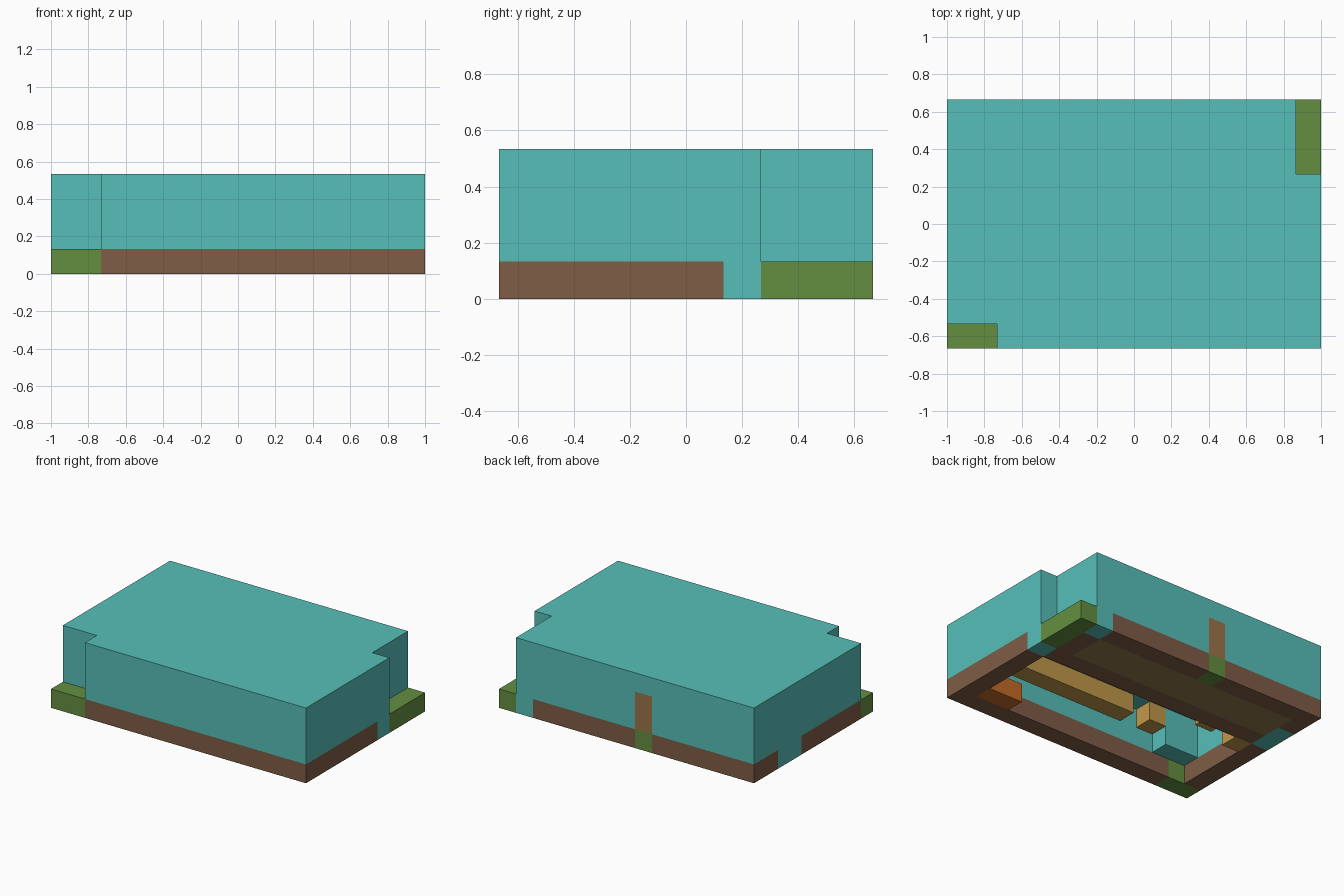
import bpy
import bmesh

cube = bpy.data.objects.get("Cube")
if cube:
    bpy.data.objects.remove(cube, do_unlink=True)

UNIT = 1 / 15  # every part sits on this grid


def material(name, hex_code):
    """Flat material from an sRGB hex code."""
    rgb = [int(hex_code[i:i + 2], 16) / 255 for i in (0, 2, 4)]
    lin = [c / 12.92 if c <= 0.04045 else ((c + 0.055) / 1.055) ** 2.4 for c in rgb]
    mat = bpy.data.materials.new(name)
    mat.use_nodes = True
    mat.diffuse_color = (*lin, 1)
    bsdf = mat.node_tree.nodes["Principled BSDF"]
    bsdf.inputs["Base Color"].default_value = (*lin, 1)
    bsdf.inputs["Roughness"].default_value = 0.9
    return mat


TEAL = material("teal wall", "57BFB9")
BROWN = material("brown base", "7F5D46")
GREEN = material("grass green", "648F41")
GOLD = material("golden wood", "C1984A")
ORANGE = material("burnt orange", "C26A28")
DOOR = material("door wood", "9C7449")
FLOOR = material("floor wood", "8F774B")


def prism(name, outline, z0, z1, mat):
    """Extrude a counter-clockwise outline from z0 to z1."""
    bm = bmesh.new()
    base = bm.faces.new([bm.verts.new((x * UNIT, y * UNIT, z0 * UNIT)) for x, y in outline])
    top = bmesh.ops.extrude_face_region(bm, geom=[base])["geom"]
    verts = [v for v in top if isinstance(v, bmesh.types.BMVert)]
    bmesh.ops.translate(bm, verts=verts, vec=(0, 0, (z1 - z0) * UNIT))
    bmesh.ops.recalc_face_normals(bm, faces=bm.faces)
    mesh = bpy.data.meshes.new(name)
    bm.to_mesh(mesh)
    bm.free()
    mesh.materials.append(mat)
    obj = bpy.data.objects.new(name, mesh)
    bpy.context.collection.objects.link(obj)
    return obj


def box(name, x0, x1, y0, y1, z0, z1, mat):
    return prism(name, [(x0, y0), (x1, y0), (x1, y1), (x0, y1)], z0, z1, mat)


def carve(target, cutter):
    """Subtract the cutter and throw it away."""
    cutter.hide_render = True
    mod = target.modifiers.new("carve", "BOOLEAN")
    mod.operation = "DIFFERENCE"
    mod.solver = "EXACT"
    mod.object = cutter
    bpy.context.view_layer.objects.active = target
    bpy.ops.object.modifier_apply(modifier=mod.name)
    bpy.data.objects.remove(cutter, do_unlink=True)


# Upper walls and roof: notched block with two rooms and a doorway carved out
shell = prism("upper_walls_and_roof",
              [(-11, -10), (15, -10), (15, 4), (13, 4), (13, 10),
               (-15, 10), (-15, -8), (-11, -8)], 2, 8, TEAL)
carve(shell, prism("main_room_cutter",
                   [(-9, -8), (13, -8), (13, 2), (-13, 2), (-13, -6), (-9, -6)],
                   1, 6, TEAL))
carve(shell, box("corridor_cutter", -13, 11, 4, 8, 1, 6, TEAL))
carve(shell, box("doorway_cutter", -3, -1, 7, 11, 1, 6, TEAL))

# Lower wall sections: x range, y range
base_walls = {
    "front_base_wall": (-11, 15, -10, -8),
    "left_base_wall": (13, 15, -8, 2),
    "right_front_base_wall": (-15, -13, -8, 2),
    "right_back_base_wall": (-15, -13, 6, 10),
    "back_base_wall_right": (-13, -3, 8, 10),
    "back_base_wall_left": (-1, 11, 8, 10),
    "partition_base_wall": (-13, 13, 2, 4),
    "corridor_end_base_wall": (11, 13, 4, 8),
}
for name, span in base_walls.items():
    box(name, *span, 0, 2, BROWN)

# Posts that reach the ground
posts = {
    "left_post": (13, 15, 2, 4),
    "right_post": (-15, -13, 2, 6),
    "back_post": (11, 13, 8, 10),
}
for name, span in posts.items():
    box(name, *span, 0, 2, TEAL)

# Planted corners, doorstep and door
box("front_planter", -15, -11, -10, -8, 0, 2, GREEN)
box("back_planter", 13, 15, 4, 10, 0, 2, GREEN)
box("doorstep", -3, -1, 8, 10, 0, 2, GREEN)
box("door", -3, -1, 8, 10, 2, 6, DOOR)

# Corridor floor and furniture
box("corridor_floor", -13, 11, 4, 8, 0, 2, FLOOR)
box("long_shelf", -5, 9, -8, -6, 4, 6, GOLD)
box("short_shelf", -9, -7, -8, -6, 4, 6, GOLD)
box("side_shelf", -13, -11, -4, 0, 4, 6, GOLD)
box("corner_block", -13, -11, 0, 2, 0, 2, GOLD)
box("orange_chest", 9, 13, -8, -6, 0, 2, ORANGE)
